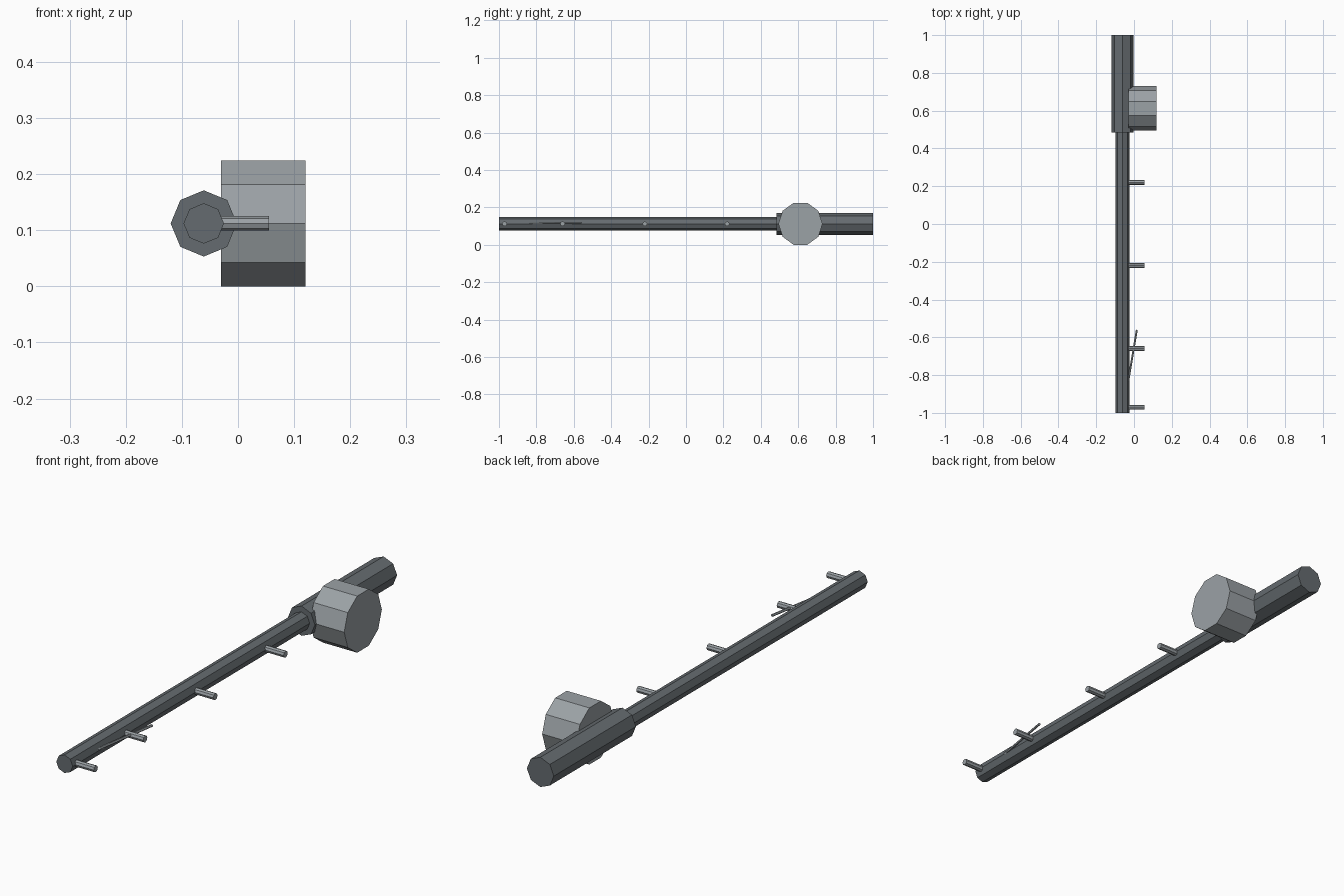
import bpy
import math
from mathutils import Vector

cube = bpy.data.objects.get("Cube")
if cube:
    bpy.data.objects.remove(cube, do_unlink=True)


def material(name, rgb):
    mat = bpy.data.materials.new(name)
    mat.use_nodes = True
    mat.diffuse_color = (*rgb, 1)
    mat.node_tree.nodes["Principled BSDF"].inputs["Base Color"].default_value = (*rgb, 1)
    return mat


dark_grey = material("dark grey", (0.13, 0.148, 0.16))
light_grey = material("light grey", (0.33, 0.36, 0.38))

ROD_X, ROD_Z = -0.061, 0.112


def prism(name, start, end, radius, sides, mat, turn=0.0):
    """Flat-sided bar between two points, with a corner in the horizontal plane."""
    a, b = Vector(start), Vector(end)
    axis = (b - a).normalized()
    side = axis.cross(Vector((0, 0, 1))).normalized()
    up = side.cross(axis)
    verts = []
    for p in (a, b):
        for i in range(sides):
            t = turn + math.tau * i / sides
            verts.append(p + radius * (math.cos(t) * side + math.sin(t) * up))
    faces = [(i, (i + 1) % sides, sides + (i + 1) % sides, sides + i) for i in range(sides)]
    faces += [tuple(reversed(range(sides))), tuple(range(sides, 2 * sides))]
    mesh = bpy.data.meshes.new(name)
    mesh.from_pydata(verts, [], faces)
    mesh.materials.append(mat)
    obj = bpy.data.objects.new(name, mesh)
    bpy.context.collection.objects.link(obj)
    return obj


# Rod shaft and thicker grip
prism("rod_shaft", (ROD_X, -1, ROD_Z), (ROD_X, 0.5, ROD_Z), 0.036, 8, dark_grey)
prism("grip", (ROD_X, 0.485, ROD_Z), (ROD_X, 1, ROD_Z), 0.059, 8, dark_grey)

# Reel drum on the left side of the grip
prism("reel", (-0.03, 0.612, ROD_Z), (0.12, 0.612, ROD_Z), 0.118, 10, light_grey)

# Line guide pegs along the shaft
for i, y in enumerate((-0.97, -0.66, -0.22, 0.22)):
    prism(f"line_guide_{i + 1}", (ROD_X, y, ROD_Z), (0.055, y, ROD_Z), 0.013, 8, light_grey)

# Thin line running out from the tip
prism("tip_line", (ROD_X + 0.003, -0.998, 0.114), (0.015, -0.56, 0.117), 0.005, 6, light_grey)
